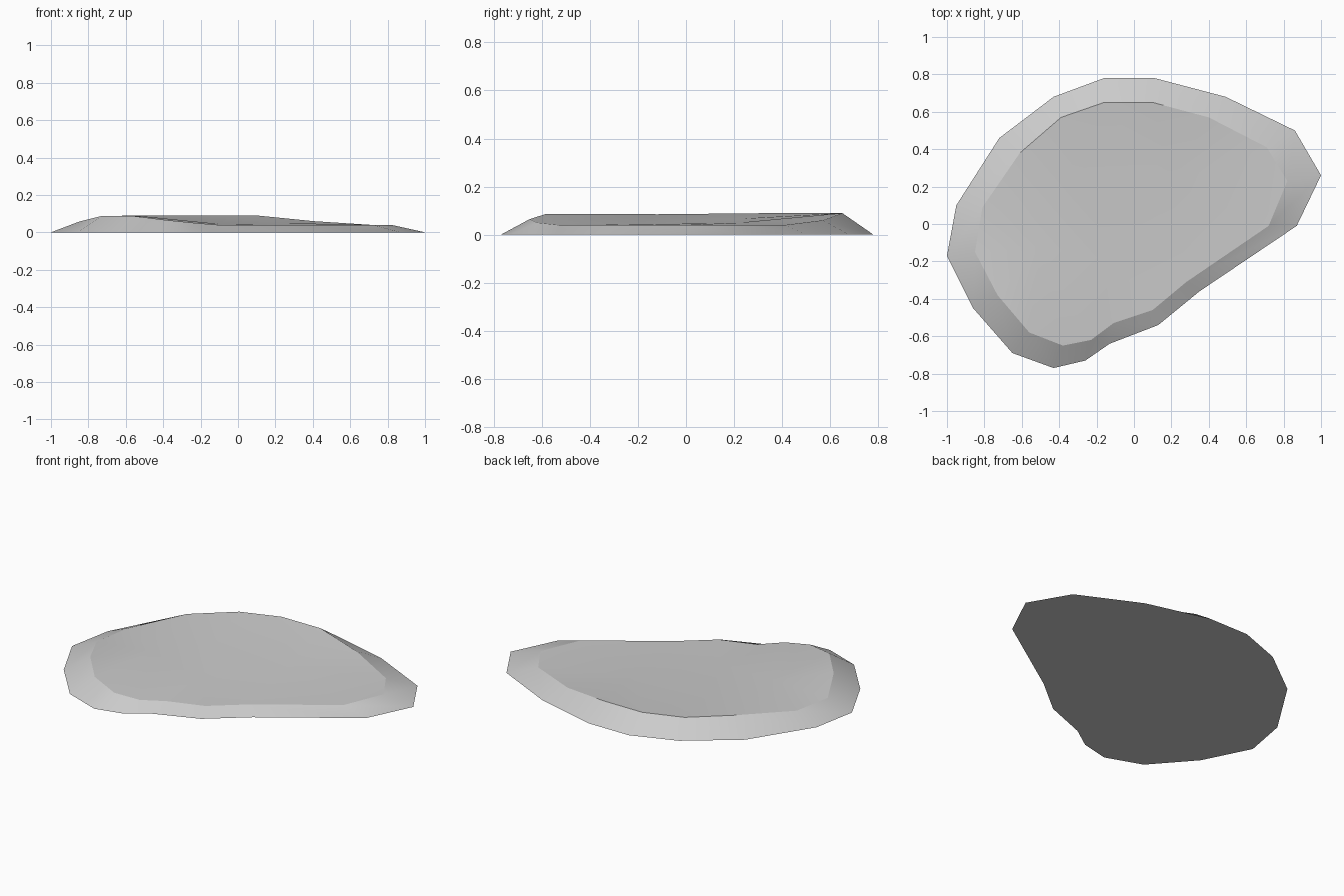
import bpy
import bmesh
from mathutils import Vector
from mathutils.geometry import delaunay_2d_cdt

# Remove the default cube
default_cube = bpy.data.objects.get("Cube")
if default_cube:
    bpy.data.objects.remove(default_cube, do_unlink=True)

# Ground outline of the slab, clockwise from the back
outline = [(-.16, .78), (.11, .78), (.49, .68), (.86, .5), (1, .26), (.87, -.01),
           (.35, -.36), (.13, -.54), (-.13, -.64), (-.26, -.73), (-.43, -.77),
           (-.65, -.69), (-.86, -.45), (-1, -.17), (-.95, .1), (-.72, .46), (-.43, .68)]

# Upper rim, one point for each outline point
rim = [(-.16, .65, .09), (.1, .65, .09), (.4, .57, .06), (.71, .41, .04),
       (.82, .23, .04), (.72, -.01, .04), (.28, -.31, .04), (.1, -.46, .04),
       (-.11, -.53, .04), (-.23, -.62, .05), (-.38, -.65, .065), (-.56, -.58, .087),
       (-.73, -.38, .087), (-.85, -.15, .057), (-.81, .09, .06), (-.61, .38, .09),
       (-.39, .57, .09)]

# Gentle humps and hollows on the top
hollows = [(-.5, -.12, .085), (-.3, .2, .065), (.2, .22, .05), (-.1, -.2, .045)]


def make_material(name, colour):
    mat = bpy.data.materials.new(name)
    mat.use_nodes = True
    mat.diffuse_color = colour
    for node in mat.node_tree.nodes:
        if node.type == "BSDF_PRINCIPLED":
            node.inputs["Base Color"].default_value = colour
            node.inputs["Roughness"].default_value = 0.9
    return mat


def build_rock(name, material):
    bm = bmesh.new()
    count = len(rim)
    base = [bm.verts.new((x, y, 0)) for x, y in outline]
    top_points = rim + hollows
    top = [bm.verts.new(point) for point in top_points]

    # Underside and sloping border
    bottom = bm.faces.new(base)
    for i in range(count):
        j = (i + 1) % count
        bm.faces.new((base[i], base[j], top[j], top[i]))

    # Triangulated top inside the rim
    rim_edges = [(i, (i + 1) % count) for i in range(count)]
    flat = [Vector(point[:2]) for point in top_points]
    result = delaunay_2d_cdt(flat, rim_edges, [], 1, 1e-5)
    triangles, sources = result[2], result[3]
    for triangle in triangles:
        bm.faces.new([top[sources[k][0]] for k in triangle])

    bmesh.ops.recalc_face_normals(bm, faces=bm.faces[:])

    # Smooth within each band, crisp along the rim and the ground edge
    for face in bm.faces:
        face.smooth = True
    bottom.smooth = False
    for ring in (base, top[:count]):
        for i, j in rim_edges:
            bm.edges.get((ring[i], ring[j])).smooth = False

    mesh = bpy.data.meshes.new(name)
    bm.to_mesh(mesh)
    bm.free()
    mesh.materials.append(material)
    obj = bpy.data.objects.new(name, mesh)
    bpy.context.scene.collection.objects.link(obj)
    return obj


stone = make_material("light_grey_stone", (0.6, 0.6, 0.6, 1))
build_rock("flat_rock", stone)
